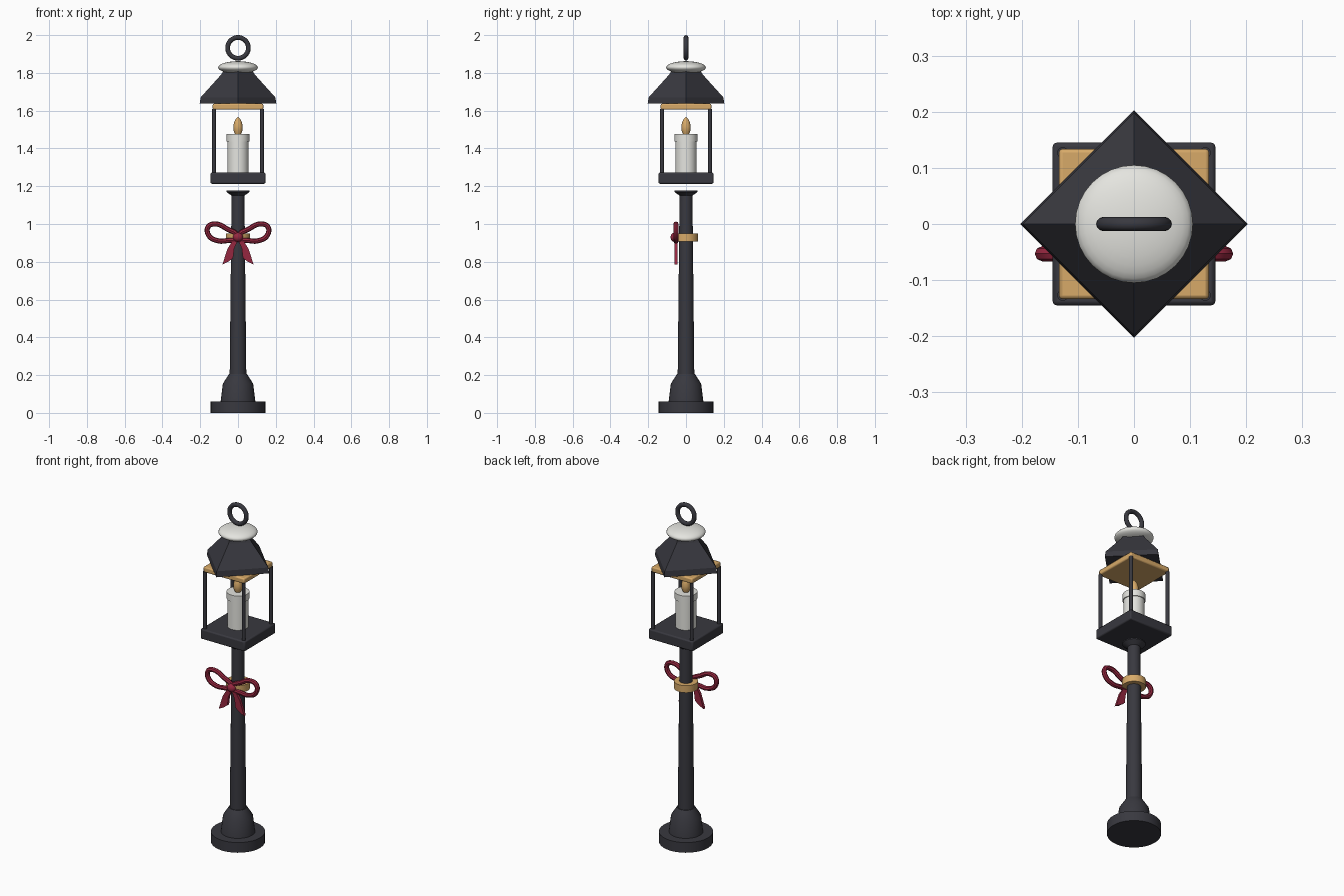
import bpy, bmesh, math
from mathutils import Vector

cube = bpy.data.objects.get("Cube")
if cube:
    bpy.data.objects.remove(cube, do_unlink=True)


def material(name, rgb):
    m = bpy.data.materials.new(name)
    m.use_nodes = True
    m.diffuse_color = (*rgb, 1)
    m.node_tree.nodes["Principled BSDF"].inputs["Base Color"].default_value = (*rgb, 1)
    return m


IRON = material("dark iron", (0.04, 0.04, 0.05))
WHITE = material("warm white", (0.78, 0.78, 0.74))
GOLD = material("warm gold", (0.68, 0.40, 0.14))
RED = material("ribbon red", (0.30, 0.02, 0.05))


def finish(obj, name, mat, smooth=True):
    obj.name = name
    obj.data.materials.append(mat)
    if smooth:
        bpy.ops.object.select_all(action="DESELECT")
        obj.select_set(True)
        bpy.context.view_layer.objects.active = obj
        bpy.ops.object.shade_smooth_by_angle(angle=math.radians(35))
    return obj


def from_bmesh(bm, name, mat, smooth=True):
    bmesh.ops.recalc_face_normals(bm, faces=bm.faces)
    mesh = bpy.data.meshes.new(name)
    bm.to_mesh(mesh)
    bm.free()
    obj = bpy.data.objects.new(name, mesh)
    bpy.context.collection.objects.link(obj)
    return finish(obj, name, mat, smooth)


def lathe(name, profile, mat, sides=32, at=(0, 0), smooth=True):
    """Turn (radius, height) pairs into a capped solid around z."""
    bm = bmesh.new()
    rings = []
    for r, z in profile:
        rings.append([bm.verts.new((at[0] + r * math.cos(math.tau * i / sides),
                                    at[1] + r * math.sin(math.tau * i / sides), z))
                      for i in range(sides)])
    for low, high in zip(rings, rings[1:]):
        for i in range(sides):
            j = (i + 1) % sides
            bm.faces.new((low[i], low[j], high[j], high[i]))
    bm.faces.new(rings[0])
    bm.faces.new(rings[-1])
    return from_bmesh(bm, name, mat, smooth)


def plate(name, half, low, high, mat):
    bpy.ops.mesh.primitive_cube_add(size=1, location=(0, 0, (low + high) / 2))
    obj = bpy.context.object
    obj.scale = (2 * half, 2 * half, high - low)
    bpy.ops.object.transform_apply(location=False, rotation=False, scale=True)
    bevel = obj.modifiers.new("soft edges", "BEVEL")
    bevel.width = 0.007
    bevel.segments = 2
    return finish(obj, name, mat)


def ball(name, centre, scale, mat):
    bpy.ops.mesh.primitive_uv_sphere_add(segments=32, ring_count=16, radius=1, location=centre)
    obj = bpy.context.object
    obj.scale = scale
    bpy.ops.object.transform_apply(location=False, rotation=False, scale=True)
    return finish(obj, name, mat)


# Lamp post
lathe("base_disc", [(0.145, 0), (0.145, 0.06)], IRON)
lathe("base_collar", [(0.092, 0.06), (0.08, 0.155), (0.048, 0.205)], IRON)
lathe("pole", [(0.044, 0.2), (0.034, 1.155)], IRON)
lathe("pole_flare", [(0.034, 1.15), (0.062, 1.17), (0.062, 1.177)], IRON)
lathe("pole_band", [(0.064, 0.907), (0.064, 0.949)], GOLD)

# Lantern cage
plate("lantern_tray", 0.145, 1.213, 1.272, IRON)
plate("lantern_ceiling", 0.134, 1.605, 1.637, GOLD)
for x, side in ((-1, "right"), (1, "left")):
    for y, end in ((-1, "front"), (1, "back")):
        lathe(f"{end}_{side}_post", [(0.01, 1.265), (0.01, 1.61)], IRON, 12,
              (x * 0.127, y * 0.127))

# Candle
lathe("candle", [(0.056, 1.27), (0.056, 1.44)], WHITE)
lathe("candle_rim", [(0.061, 1.438), (0.061, 1.477)], WHITE)
lathe("flame", [(0.016, 1.475), (0.024, 1.495), (0.025, 1.515), (0.021, 1.538),
                (0.011, 1.558), (0.002, 1.566)], GOLD, 20)

# Roof, cap and hanging ring
lathe("roof", [(0.203, 1.637), (0.198, 1.67), (0.09, 1.79), (0.078, 1.808)], IRON, 4, smooth=False)
ball("roof_cap", (0, 0, 1.829), (0.105, 0.105, 0.033), WHITE)
bpy.ops.mesh.primitive_torus_add(major_segments=40, minor_segments=12, major_radius=0.055,
                                 minor_radius=0.0125, location=(0, 0, 1.9325),
                                 rotation=(math.pi / 2, 0, 0))
finish(bpy.context.object, "hanging_ring", IRON)


# Bow
def bow_loop(name, side):
    curve = bpy.data.curves.new(name, "CURVE")
    curve.dimensions = "3D"
    curve.bevel_depth = 0.0135
    curve.bevel_resolution = 2
    curve.resolution_u = 6
    path = [(0.005, 0.93), (0.06, 0.975), (0.12, 1.0), (0.158, 0.985),
            (0.155, 0.94), (0.11, 0.912), (0.06, 0.912)]
    spline = curve.splines.new("BEZIER")
    spline.bezier_points.add(len(path) - 1)
    for point, (x, z) in zip(spline.bezier_points, path):
        point.co = (side * x, -0.053, z)
        point.handle_left_type = point.handle_right_type = "AUTO"
    spline.use_cyclic_u = True
    obj = bpy.data.objects.new(name, curve)
    bpy.context.collection.objects.link(obj)
    bpy.ops.object.select_all(action="DESELECT")
    obj.select_set(True)
    bpy.context.view_layer.objects.active = obj
    bpy.ops.object.convert(target="MESH")
    finish(bpy.context.object, name, RED)


def bow_tail(name, side):
    outline = [(-0.006, 0.93), (0.014, 0.935), (0.055, 0.87), (0.083, 0.785),
               (0.052, 0.8), (0.026, 0.82), (0.02, 0.87)]
    bm = bmesh.new()
    face = bm.faces.new([bm.verts.new((side * x, -0.062, z)) for x, z in outline])
    made = bmesh.ops.extrude_face_region(bm, geom=[face])["geom"]
    bmesh.ops.translate(bm, vec=Vector((0, 0.016, 0)),
                        verts=[v for v in made if isinstance(v, bmesh.types.BMVert)])
    from_bmesh(bm, name, RED, smooth=False)


for side, label in ((-1, "right"), (1, "left")):
    bow_loop(f"bow_loop_{label}", side)
    bow_tail(f"bow_tail_{label}", side)
ball("bow_knot", (0, -0.058, 0.93), (0.027, 0.024, 0.025), RED)
